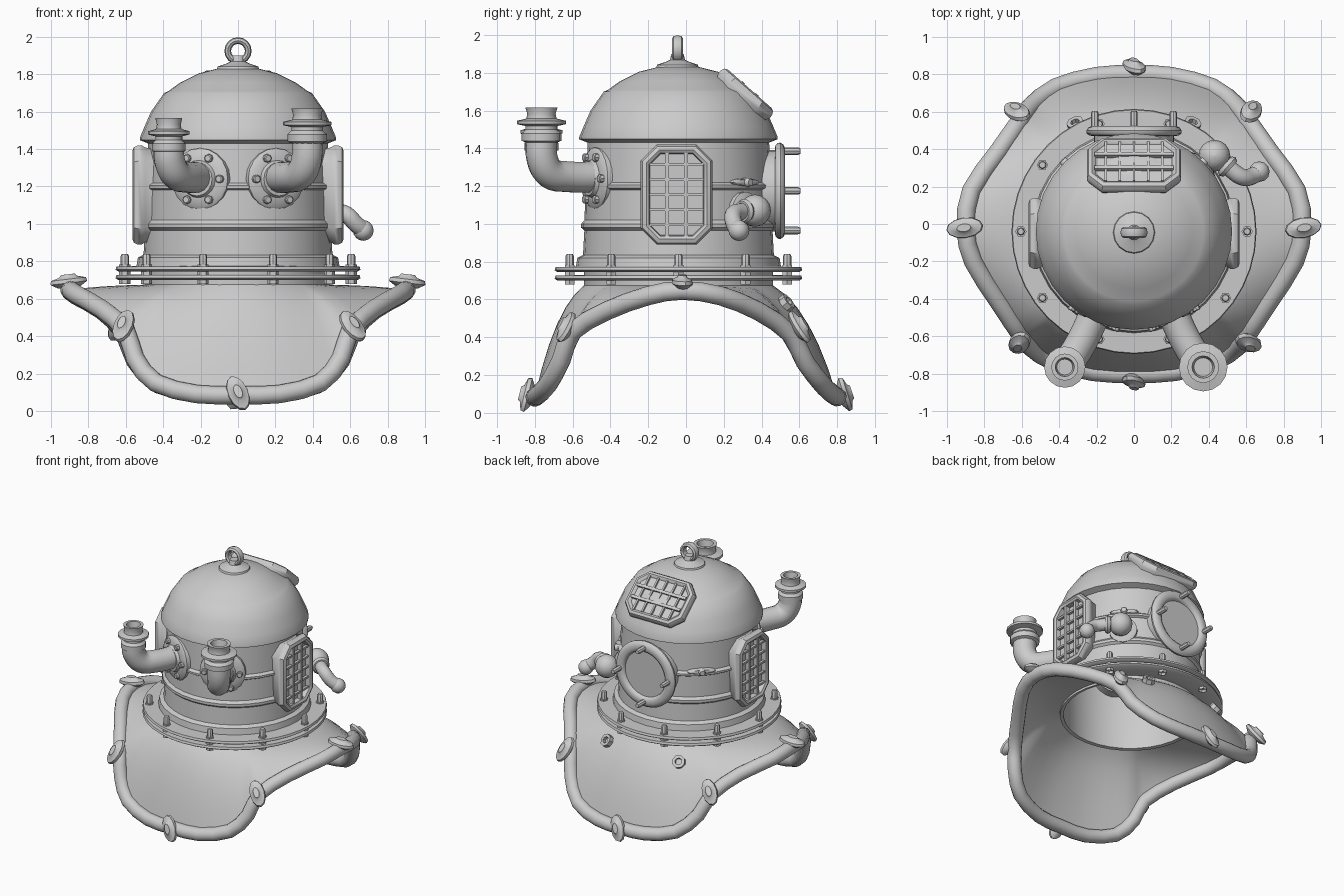
import bpy, math
from mathutils import Vector, Matrix

if "Cube" in bpy.data.objects:
    bpy.data.objects.remove(bpy.data.objects["Cube"])

CY = -0.04  # helmet axis in y


def frame(loc, z=(0, 0, 1), x=(1, 0, 0), scale=(1, 1, 1), spin=0):
    z = Vector(z).normalized()
    x = Vector(x)
    x = (x - z * x.dot(z)).normalized()
    r = Matrix((x, z.cross(x), z)).transposed().to_4x4()
    return Matrix.Translation(loc) @ r @ Matrix.Rotation(spin, 4, 'Z') @ Matrix.Diagonal((*scale, 1))


def make(name, verts, faces, m=Matrix()):
    me = bpy.data.meshes.new(name)
    me.from_pydata([m @ Vector(v) for v in verts], [], faces)
    me.update()
    ob = bpy.data.objects.new(name, me)
    bpy.context.collection.objects.link(ob)
    return ob


def skin(name, rings, m=Matrix(), cap=False, loop=False):
    """Joins rings of equal size; can cap the last ring or close the section."""
    n = len(rings[0])
    faces = []
    for k in range(len(rings) - (0 if loop else 1)):
        a, b = k * n, (k + 1) % len(rings) * n
        faces += [(a + i, a + (i + 1) % n, b + (i + 1) % n, b + i) for i in range(n)]
    if cap:
        faces.append(tuple(range((len(rings) - 1) * n, len(rings) * n)))
    return make(name, [v for r in rings for v in r], faces, m)


def lathe(name, prof, m=Matrix(), seg=32, loop=False, cap=True):
    rings = [[(max(r, .0005) * math.cos(2 * math.pi * i / seg),
               max(r, .0005) * math.sin(2 * math.pi * i / seg), z) for i in range(seg)]
             for r, z in prof]
    return skin(name, rings, m, cap and not loop, loop)


def tube(name, pts, r, closed=False, smooth=True):
    cu = bpy.data.curves.new(name, 'CURVE')
    cu.dimensions = '3D'
    cu.bevel_depth, cu.bevel_resolution, cu.use_fill_caps = r, 5, not closed
    sp = cu.splines.new('BEZIER' if smooth else 'POLY')
    if smooth:
        sp.bezier_points.add(len(pts) - 1)
        for b, p in zip(sp.bezier_points, pts):
            b.co = p
            b.handle_left_type = b.handle_right_type = 'AUTO'
        sp.resolution_u = 4
    else:
        sp.points.add(len(pts) - 1)
        for b, p in zip(sp.points, pts):
            b.co = (*p, 1)
    sp.use_cyclic_u = closed
    ob = bpy.data.objects.new(name, cu)
    bpy.context.collection.objects.link(ob)


def bolt(name, m, r=.022, h=.07):
    lathe(name, [(r, -.02), (r, h * .85), (r * .75, h), (0, h)], m, 8)


# Helmet shell, dome and plain inner lining
lathe("helmet_shell", [
    (.50, .66), (.50, .75), (.545, .76), (.535, .82), (.505, .835), (.498, .965), (.515, .98),
    (.515, 1.0), (.497, 1.02), (.493, 1.18), (.51, 1.19), (.51, 1.205), (.49, 1.22), (.48, 1.43),
    (.525, 1.448), (.525, 1.46), (.50, 1.52), (.465, 1.60), (.395, 1.70), (.372, 1.71),
    (.31, 1.755), (.21, 1.805), (.11, 1.83), (0, 1.84)], frame((0, CY, 0)))
lathe("inner_lining", [(.50, .66), (.475, .665), (.475, 1.42), (.48, 1.43)], frame((0, CY, 0)), cap=False)

# Lifting eye on the crown
lathe("crown_boss", [(.115, 1.82), (.108, 1.842), (.06, 1.858), (.04, 1.868), (.032, 1.9), (0, 1.9)],
      frame((0, CY - .005, 0)), 16)
eye = [(.055 + .018 * math.cos(k * math.pi / 4), .03 * math.sin(k * math.pi / 4)) for k in range(8)]
lathe("lifting_eye", eye, frame((0, CY - .005, 1.925), (0, -1, 0)), 16, True)

# Collar rings with ten bolts
for z in (.70, .745):
    lathe("collar_ring", [(.499, z), (.64, z), (.655, z + .01), (.65, z + .027), (.499, z + .03)],
          frame((0, CY, 0)), 40, True)
for i in range(10):
    a = math.radians(36 * i)
    loc = Vector((.605 * math.cos(a), CY + .605 * math.sin(a), .77))
    bolt("collar_bolt", frame(loc))
    lathe("collar_nut", [(.03, -.09), (.03, .012), (0, .012)], frame(loc), 6)

# Breastplate: lofted from the neck to a saddle-shaped rim
half = [(0, -.80, .085), (.22, -.79, .09), (.44, -.73, .15), (.55, -.66, .28), (.60, -.60, .43),
        (.72, -.42, .54), (.86, -.2, .62), (.90, -.02, .648), (.87, .18, .62), (.73, .38, .54),
        (.61, .55, .42), (.55, .63, .27), (.42, .73, .14), (.2, .79, .09), (0, .80, .085)]
rim = [Vector(p) for p in half] + [Vector((-x, y, z)) for x, y, z in half[-2:0:-1]]
N = len(rim)


def fine(k, t):
    p0, p1, p2, p3 = (rim[(k + j) % N] for j in (-1, 0, 1, 2))
    return .5 * (2 * p1 + (p2 - p0) * t + (2 * p0 - 5 * p1 + 4 * p2 - p3) * t * t
                 + (3 * p1 - p0 - 3 * p2 + p3) * t ** 3)


edge = [fine(k, t) for k in range(N) for t in (0, .5)]


def plate_point(R, t):
    a = math.atan2(R.y - CY, R.x)
    n = Vector((.5 * math.cos(a), CY + .5 * math.sin(a), .675))
    c = n.lerp(R, .6)
    c.z = R.z + (n.z - R.z) * .8
    return n * (1 - t) ** 2 + c * 2 * t * (1 - t) + R * t * t


skin("breastplate", [[plate_point(R, t / 6) for R in edge] for t in range(7)])
tube("breastplate_rim", edge, .05, True, False)

# Oval clamps around the rim
for k in (0, 4, 7, 10, 14, N - 10, N - 7, N - 4):
    R = rim[k]
    d = (R - plate_point(R, .8)).normalized()
    n = d.cross(rim[(k + 1) % N] - rim[k - 1]).normalized()
    if n.dot(Vector((R.x, R.y, .5))) < 0:
        n = -n
    lift = .065 if k in (10, N - 10) else .045
    lathe("rim_clamp", [(0, -.04), (.6, -.032), (1, -.008), (.95, .012), (.5, .024), (.38, .038), (0, .038)],
          frame(R + n * lift, n, d, (.1, .055, 1), .4 if k in (0, 14) else .15), 12)

# Studs on the back of the breastplate
for s in (-1, 1):
    m = frame((s * .3, .505, .56), (s * .3, .75, .6))
    lathe("back_stud", [(.03, -.06), (.03, .02), (.047, .02), (.047, .055), (.025, .055), (.025, .03), (0, .03)], m, 8)


# Barred octagonal windows with rounded frames
def octagon(i, z, a=.19, b=.265, c=.085):
    a, b, c = a - i, b - i, c - .586 * i
    return [(a, c - b, z), (a, b - c, z), (a - c, b, z), (c - a, b, z),
            (-a, b - c, z), (-a, c - b, z), (c - a, -b, z), (a - c, -b, z)]


def barred_window(name, m, glass, bar_z):
    skin(name + "_frame", [octagon(*p) for p in
                           ((.03, -.12), (.012, -.02), (0, 0), (0, .022), (.01, .042), (.03, .05), (.045, .04),
                            (.05, glass))], m, True)
    bars = [(x, 0, .011, .222, .016) for x in (-.05, .05)]
    bars += [(0, y, .147, .007, .010) for y in (-.16, -.08, 0, .08, .16)]
    for x, y, w, h, t in bars:
        m2 = m @ Matrix.Translation((x, y, bar_z)) @ Matrix.Diagonal((w, h, t, 1))
        sq = [(-1, -1), (1, -1), (1, 1), (-1, 1)]
        skin(name + "_bar", [[(*p, z) for p in sq] for z in (-1, 1)], m2, True)


for s in (-1, 1):
    barred_window("side_window", frame((s * .515, -.05, 1.155), (s, 0, 0), (0, s, 0)), .005, .022)
barred_window("upper_window", frame((0, .305, 1.677), (0, .66, .75), (0, .75, -.66), (.95, .95, 1)), .032, .038)

# Round window at the back with four screws
m = frame((0, .44, 1.175), (0, 1, 0))
lathe("round_window", [(.215, -.1), (.215, .03), (.24, .033), (.253, .045), (.255, .06), (.245, .075), (.225, .085),
                       (.195, .085), (.18, .075), (.175, .06), (0, .06)], m)
for i in range(4):
    a = i * math.pi / 2
    bolt("window_screw", m @ Matrix.Translation((.21 * math.cos(a), .21 * math.sin(a), .08)), .02, .085)

# Front pipes with bolted flanges and cups
for s, q, top in ((-1, .85, 1.38), (1, 1, 1.43)):
    n = Vector((s * .42, -.91, 0))
    m = frame(Vector((0, CY, 1.24)) + n * .475, n, (0, 0, 1))
    lathe("pipe_flange", [(.165, -.08), (.165, .012), (.15, .025), (.1, .03), (.09, .05), (0, .05)], m, 20)
    for i in range(6):
        a = math.radians(60 * i + 30)
        bolt("flange_bolt", m @ Matrix.Translation((.128 * math.cos(a), .128 * math.sin(a), .02)), .022, .03)
    tube("pipe_elbow", [(s * .2, -.46, 1.25), (s * .28, -.63, 1.25), (s * .335, -.72, 1.27),
                        (s * .366, -.76, 1.34), (s * .37, -.765, top + .03)], .083)
    lathe("pipe_cup", [(.08, 0), (.105, .01), (.105, .05), (.085, .07), (.085, .09), (.13, .1), (.13, .118),
                       (.08, .13), (.075, .155), (.085, .19), (.06, .19), (.05, .14), (0, .14)],
          frame((s * .37, -.765, top), scale=(q, q, .98)), 16)

# Small lug plates on the back quarters
for s in (-1, 1):
    m = frame((s * .35, CY + .35, 1.22), (s, 1, 0), (-s, 1, 0))
    lathe("lug_plate", [(1, -.03), (1, .012), (.8, .022), (0, .022)], m @ Matrix.Diagonal((.1, .02, 1, 1)), 12)
    bolt("lug_bolt", m, .024, .045)

# Exhaust valve on the right side
n = Vector((.42, .41, 0))
ball = [(.085 * math.sin(k * math.pi / 8), -.085 * math.cos(k * math.pi / 8)) for k in range(9)]
lathe("valve_ball", ball, frame((.43, .365, 1.07)), 16)
lathe("valve_base", [(.1, -.06), (.1, .01), (.06, .03), (0, .03)], frame((.36, .31, 1.07), n), 16)
tube("valve_arm", [(.43, .37, 1.07), (.52, .29, 1.065), (.58, .25, 1.05), (.63, .255, 1.0), (.68, .285, .96)], .045)
lathe("valve_ring", [(.055, -.02), (.066, 0), (.055, .02), (0, .02)], frame((.5, .307, 1.066), (.09, -.08, 0)), 16)
lathe("valve_tip", [(r * .65, z * .65) for r, z in ball], frame((.67, .28, .965)), 12)

# Finish: convert curves, shade smooth by angle
bpy.ops.object.select_all(action='SELECT')
bpy.context.view_layer.objects.active = bpy.context.selected_objects[0]
bpy.ops.object.convert(target='MESH')
bpy.ops.object.shade_smooth_by_angle(angle=math.radians(40))
